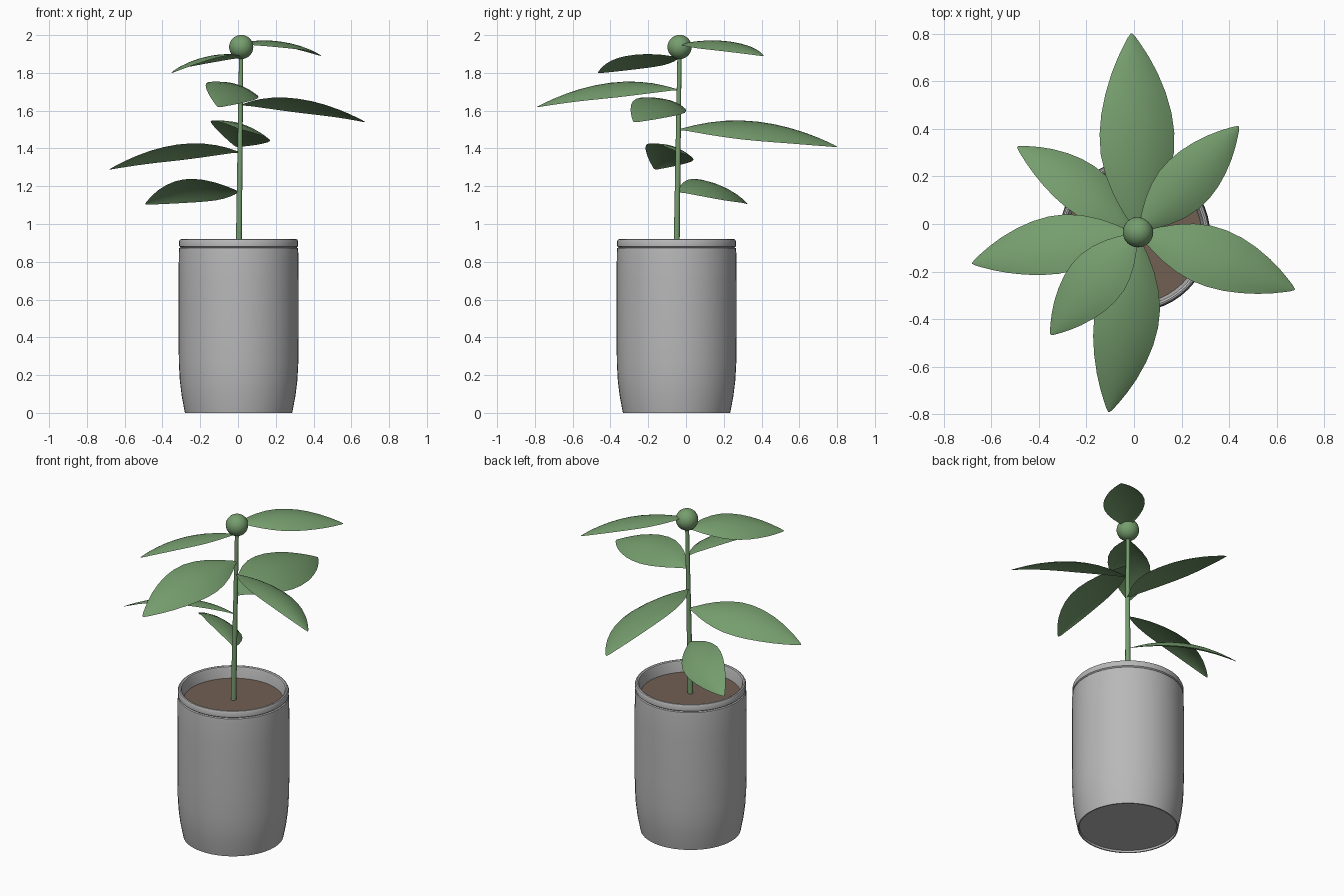
import bpy, bmesh, math
from mathutils import Vector

if "Cube" in bpy.data.objects:
    bpy.data.objects.remove(bpy.data.objects["Cube"])


def material(name, rgb):
    m = bpy.data.materials.new(name)
    m.diffuse_color = (*rgb, 1)
    m.use_nodes = True
    m.node_tree.nodes["Principled BSDF"].inputs["Base Color"].default_value = m.diffuse_color
    return m


GREEN = material("leaf green", (0.18, 0.34, 0.155))
GREY = material("pot grey", (0.48, 0.48, 0.48))
BROWN = material("soil brown", (0.165, 0.115, 0.085))


def finish(name, bm, mat, angle=40):
    bmesh.ops.recalc_face_normals(bm, faces=bm.faces)
    me = bpy.data.meshes.new(name)
    bm.to_mesh(me)
    bm.free()
    ob = bpy.data.objects.new(name, me)
    bpy.context.collection.objects.link(ob)
    me.materials.append(mat)
    bpy.ops.object.select_all(action='DESELECT')
    ob.select_set(True)
    bpy.context.view_layer.objects.active = ob
    bpy.ops.object.shade_smooth_by_angle(angle=math.radians(angle))
    return ob


def lathe(name, profile, centre, mat, sides=48):
    bm = bmesh.new()
    vs = [bm.verts.new((r + centre[0], centre[1], z)) for r, z in profile]
    es = [bm.edges.new(p) for p in zip(vs, vs[1:])]
    bmesh.ops.spin(bm, geom=vs + es, cent=(*centre, 0), axis=(0, 0, 1),
                   angle=2 * math.pi, steps=sides)
    bmesh.ops.remove_doubles(bm, verts=bm.verts, dist=1e-4)
    return finish(name, bm, mat)


# Pot: tapered foot, straight wall, grooved rim, inner wall
POT = (0.003, -0.05)
lathe("pot", [(0, 0.012), (0.275, 0.012), (0.277, 0), (0.284, 0), (0.288, 0.02),
              (0.301, 0.09), (0.311, 0.17), (0.316, 0.26), (0.318, 0.40),
              (0.318, 0.70), (0.316, 0.85), (0.314, 0.872), (0.307, 0.876),
              (0.314, 0.882), (0.315, 0.908), (0.310, 0.918), (0.303, 0.92),
              (0.295, 0.916), (0.291, 0.905), (0.280, 0.835)], POT, GREY)

# Soil disc
lathe("soil", [(0, 0.85), (0.283, 0.85)], POT, BROWN)

# Stem: slightly leaning, thinning upwards
FOOT, TOP = Vector((0.004, -0.05, 0.84)), Vector((0.017, -0.034, 1.93))


def stem_point(z):
    return FOOT.lerp(TOP, (z - FOOT.z) / (TOP.z - FOOT.z))


bm = bmesh.new()
rings = []
for i in range(9):
    t = i / 8
    c = FOOT.lerp(TOP, t)
    r = 0.016 - 0.005 * t
    rings.append([bm.verts.new(c + Vector((r * math.cos(a * math.pi / 8),
                                           r * math.sin(a * math.pi / 8), 0)))
                  for a in range(16)])
for lo, hi in zip(rings, rings[1:]):
    for a in range(16):
        b = (a + 1) % 16
        bm.faces.new((lo[a], lo[b], hi[b], hi[a]))
finish("stem", bm, GREEN)

# Round bud on top of the stem
bm = bmesh.new()
bmesh.ops.create_uvsphere(bm, u_segments=32, v_segments=16, radius=0.064)
bmesh.ops.translate(bm, verts=bm.verts, vec=(0.017, -0.034, 1.937))
finish("bud", bm, GREEN)

# Leaf outline: (position along leaf, share of the half width)
OUTLINE = [(0, 0.04), (0.05, 0.18), (0.12, 0.42), (0.2, 0.65), (0.3, 0.86),
           (0.4, 0.98), (0.5, 1.0), (0.6, 0.94), (0.7, 0.81), (0.8, 0.62),
           (0.88, 0.42), (0.94, 0.24), (0.98, 0.11), (1, 0.02)]
ACROSS = 10


def leaf(name, base_z, tip, half_width, arch, roll):
    """Arched, cupped blade; positive roll lifts its left edge."""
    base = stem_point(base_z)
    d = Vector(tip) - base
    u = Vector((d.x, d.y, 0)).normalized()
    up = Vector((0, 0, 1))
    left = up.cross(u)
    c, s = math.cos(math.radians(roll)), math.sin(math.radians(roll))
    w, n = left * c + up * s, up * c - left * s
    bm = bmesh.new()
    rows = []
    for t, share in OUTLINE:
        hw = half_width * share
        mid = base + d * t + n * arch * 4 * t * (1 - t)
        row = []
        for i in range(ACROSS + 1):
            k = 2 * i / ACROSS - 1
            row.append(bm.verts.new(mid + w * hw * k - n * 0.2 * hw * k * k))
        rows.append(row)
    for a, b in zip(rows, rows[1:]):
        for i in range(ACROSS):
            bm.faces.new((a[i + 1], a[i], b[i], b[i + 1]))
    # upper side faces up
    ob = finish(name, bm, GREEN, 80)
    if sum(p.normal.z for p in ob.data.polygons) < 0:
        ob.data.flip_normals()


leaf("leaf_back", 1.50, (-0.01, 0.80, 1.41), 0.165, 0.07, 18)
leaf("leaf_back_right", 1.95, (0.44, 0.41, 1.89), 0.118, 0.045, 8)
leaf("leaf_right", 1.63, (0.675, -0.275, 1.54), 0.132, 0.065, -18)
leaf("leaf_front", 1.71, (-0.105, -0.79, 1.62), 0.142, 0.07, -17)
leaf("leaf_front_left", 1.88, (-0.35, -0.465, 1.80), 0.124, 0.045, 13)
leaf("leaf_left", 1.38, (-0.68, -0.165, 1.29), 0.13, 0.07, 20)
leaf("leaf_back_left", 1.17, (-0.49, 0.325, 1.105), 0.12, 0.07, 29)
